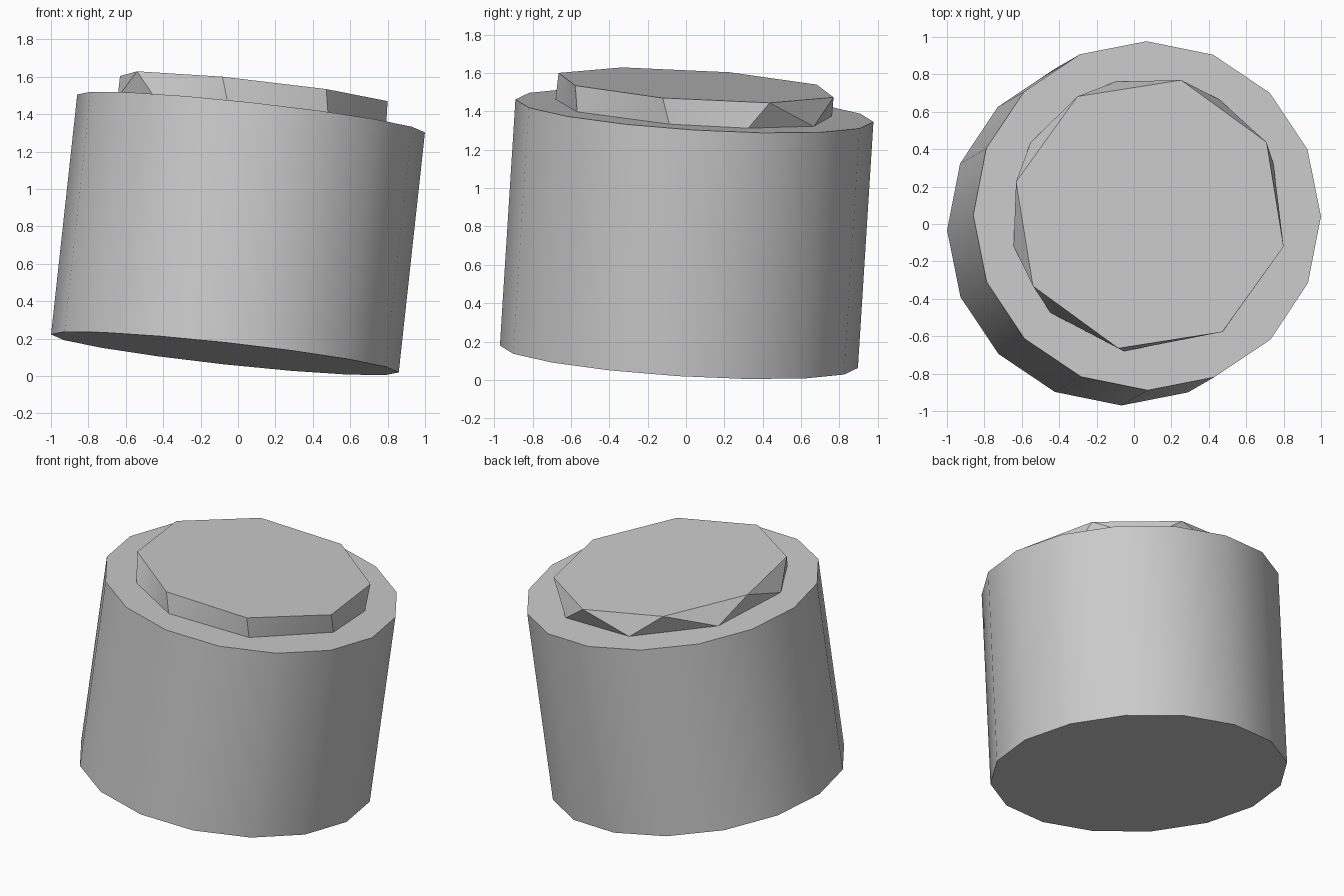
import bpy, bmesh
from math import radians, cos, sin
from mathutils import Vector, Matrix

cube = bpy.data.objects.get("Cube")
if cube:
    bpy.data.objects.remove(cube, do_unlink=True)

# One plain grey for everything
grey = bpy.data.materials.new("light_grey")
grey.use_nodes = True
grey.diffuse_color = (0.6, 0.6, 0.6, 1)
grey.node_tree.nodes["Principled BSDF"].inputs["Base Color"].default_value = (0.6, 0.6, 0.6, 1)

# Shared leaning frame: origin at the centre of the underside
axis = Vector((0.14, 0.081, 1.283))
lean = Matrix.Translation((-0.07, -0.037, 0.121)) @ Vector((0, 0, 1)).rotation_difference(axis).to_matrix().to_4x4()
height = axis.length


def finish(name, bm):
    bmesh.ops.recalc_face_normals(bm, faces=bm.faces)
    mesh = bpy.data.meshes.new(name)
    bm.to_mesh(mesh)
    bm.free()
    mesh.materials.append(grey)
    obj = bpy.data.objects.new(name, mesh)
    obj.matrix_world = lean
    bpy.context.collection.objects.link(obj)
    bpy.ops.object.select_all(action='DESELECT')
    obj.select_set(True)
    bpy.context.view_layer.objects.active = obj
    bpy.ops.object.shade_smooth_by_angle(angle=radians(30))
    return obj


def ring(bm, angles, radius, z):
    for a in angles:
        bm.verts.new((radius * cos(radians(a)), radius * sin(radians(a)), z))


# Main drum
bm = bmesh.new()
bmesh.ops.create_cone(bm, cap_ends=True, segments=16, radius1=0.935, radius2=0.935, depth=height,
                      matrix=Matrix.Translation((0, 0, height / 2)))
finish("drum_body", bm)

# Raised lid: regular octagon above an uneven foot, joined by quads and triangles
bm = bmesh.new()
ring(bm, [-13.4 + 45 * i for i in range(8)], 0.739, height + 0.134)
ring(bm, [-10, 22.5, 58, 103, 148, 193, 225, 260, 304], 0.737, height - 0.002)
bmesh.ops.convex_hull(bm, input=bm.verts)
bmesh.ops.dissolve_limit(bm, angle_limit=radians(2), verts=bm.verts, edges=bm.edges)
finish("raised_lid", bm)
